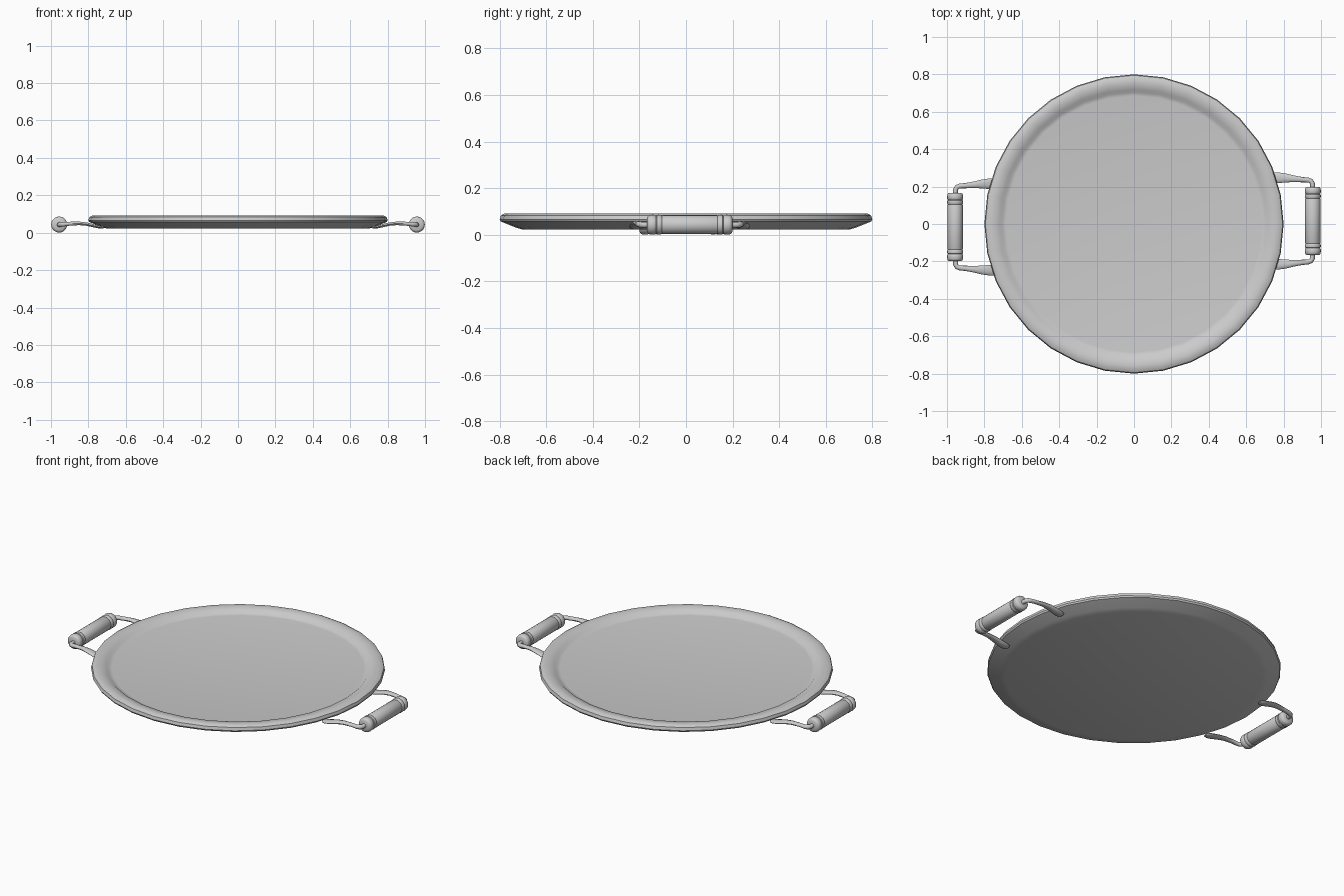
import bpy, bmesh, math
from mathutils import Vector, Matrix

if "Cube" in bpy.data.objects:
    bpy.data.objects.remove(bpy.data.objects["Cube"])


def finish(bm, name, angle=35):
    bmesh.ops.recalc_face_normals(bm, faces=bm.faces)
    me = bpy.data.meshes.new(name)
    bm.to_mesh(me)
    bm.free()
    ob = bpy.data.objects.new(name, me)
    bpy.context.collection.objects.link(ob)
    bpy.ops.object.select_all(action='DESELECT')
    ob.select_set(True)
    bpy.context.view_layer.objects.active = ob
    bpy.ops.object.shade_smooth_by_angle(angle=math.radians(angle))
    return ob


def bridge(bm, rings):
    """Skin a list of equal-sized vertex rings and cap both ends."""
    n = len(rings[0])
    for a, b in zip(rings, rings[1:]):
        for i in range(n):
            j = (i + 1) % n
            bm.faces.new((a[i], a[j], b[j], b[i]))
    bm.faces.new(rings[0])
    bm.faces.new(rings[-1])


def lathe(name, profile, sides, matrix=Matrix(), angle=35):
    bm = bmesh.new()
    rings = []
    for r, h in profile:
        rings.append([bm.verts.new(matrix @ Vector((
            r * math.cos(2 * math.pi * i / sides),
            r * math.sin(2 * math.pi * i / sides), h))) for i in range(sides)])
    bridge(bm, rings)
    return finish(bm, name, angle)


def sweep(name, path, matrix, sides=10):
    """Path items: x, y, z, half width, half height."""
    bm = bmesh.new()
    pts = [Vector(p[:3]) for p in path]
    rings = []
    for k, p in enumerate(path):
        t = (pts[min(k + 1, len(pts) - 1)] - pts[max(k - 1, 0)]).normalized()
        side = Vector((0, 0, 1)).cross(t).normalized()
        up = t.cross(side)
        ring = []
        for i in range(sides):
            a = 2 * math.pi * i / sides
            v = pts[k] + side * p[3] * math.cos(a) + up * p[4] * math.sin(a)
            ring.append(bm.verts.new(matrix @ v))
        rings.append(ring)
    bridge(bm, rings)
    return finish(bm, name, 50)


# Round pan with raised rim
lathe("pan", [(0.70, 0.022), (0.73, 0.031), (0.795, 0.057), (0.80, 0.066),
              (0.795, 0.083), (0.78, 0.091), (0.755, 0.092), (0.72, 0.084),
              (0.705, 0.071), (0.685, 0.068)], 32)

# Turned grip: half profile (radius, distance from middle), mirrored
half = [(0.039, 0.120), (0.042, 0.124), (0.043, 0.134), (0.042, 0.141),
        (0.038, 0.144), (0.042, 0.148), (0.043, 0.160), (0.042, 0.171),
        (0.039, 0.178), (0.030, 0.183)]
grip = [(r, -h) for r, h in reversed(half)] + [(0.041, -0.116), (0.041, 0.116)] + half

# Tapered bracket arm, relative to the handle's middle
arm = [(0.715, 0.228, 0.029, 0.010, 0.004), (0.725, 0.229, 0.029, 0.024, 0.007),
       (0.745, 0.230, 0.031, 0.029, 0.008), (0.775, 0.231, 0.038, 0.028, 0.009),
       (0.81, 0.230, 0.046, 0.024, 0.009), (0.85, 0.226, 0.050, 0.018, 0.010),
       (0.90, 0.221, 0.048, 0.014, 0.011), (0.932, 0.219, 0.045, 0.013, 0.012),
       (0.947, 0.213, 0.044, 0.013, 0.013), (0.954, 0.200, 0.043, 0.013, 0.013),
       (0.955, 0.165, 0.043, 0.013, 0.013)]

# Two handles, the second turned half way round
for label, turn in (("right", 0), ("left", math.pi)):
    base = Matrix.Rotation(turn, 4, 'Z') @ Matrix.Translation((0, 0.016, 0))
    place = base @ Matrix.Translation((0.956, 0, 0.0435)) @ Matrix.Rotation(math.pi / 2, 4, 'X')
    lathe(label + "_grip", grip, 20, place, 40)
    for end, s in (("back", 1), ("front", -1)):
        sweep(f"{label}_arm_{end}", arm, base @ Matrix.Diagonal((1, s, 1, 1)))
